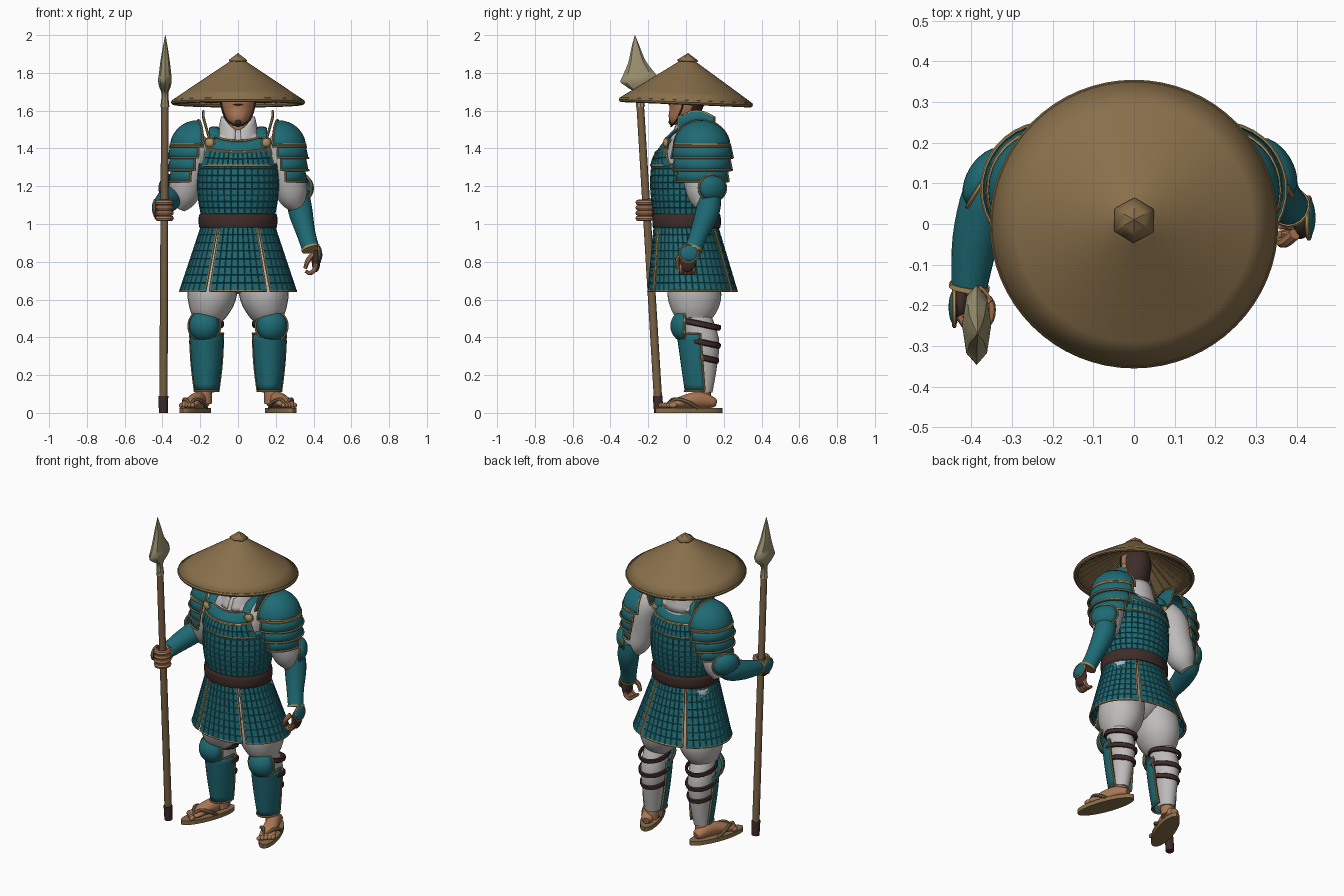
import bpy, bmesh, math
from math import sin, cos, pi, radians, sqrt
from mathutils import Vector, Matrix, Euler

if "Cube" in bpy.data.objects:
    bpy.data.objects.remove(bpy.data.objects["Cube"])

def material(name, r, g, b):
    m = bpy.data.materials.new(name)
    m.diffuse_color = [((c / 255 + 0.055) / 1.055) ** 2.4 for c in (r, g, b)] + [1]
    m.use_nodes = True
    m.node_tree.nodes["Principled BSDF"].inputs["Base Color"].default_value = m.diffuse_color
    return m

TEAL = material("teal armour", 30, 106, 116)
GOLD = material("gold trim", 172, 143, 92)
CLOTH = material("grey cloth", 190, 188, 186)
DARK = material("dark leather", 62, 44, 40)
SKIN = material("skin", 172, 120, 86)
STRAW = material("straw", 136, 111, 74)
WOOD = material("shaft wood", 122, 98, 68)
BLADE = material("spear blade", 156, 146, 112)

def finish(name, bm, mat, scales=False):
    bmesh.ops.remove_doubles(bm, verts=bm.verts, dist=1e-5)
    bmesh.ops.recalc_face_normals(bm, faces=bm.faces)
    if scales:  # raised lamellar tiles
        quads = [f for f in bm.faces if len(f.verts) == 4]
        bmesh.ops.inset_individual(bm, faces=quads, thickness=0.003, depth=0.004)
    me = bpy.data.meshes.new(name)
    bm.to_mesh(me)
    bm.free()
    me.materials.append(mat)
    o = bpy.data.objects.new(name, me)
    bpy.context.collection.objects.link(o)
    return o

def spline(pts, k):
    P = [tuple(p) if len(p) == 5 else (*p, p[3]) for p in pts]
    out = []
    for i in range(len(P) - 1):
        p0, p1, p2, p3 = P[max(i - 1, 0)], P[i], P[i + 1], P[min(i + 2, len(P) - 1)]
        for j in range(k):
            t = j / k
            out.append([0.5 * (2 * b + (c - a) * t + (2 * a - 5 * b + 4 * c - d) * t * t
                        + (3 * b - a - 3 * c + d) * t ** 3) for a, b, c, d in zip(p0, p1, p2, p3)])
    return out + [list(P[-1])]

def tube(name, pts, mat, n=16, k=4, closed=False, ref=(1, 0, 0), scales=False):
    """Sweep an ellipse along points (x, y, z, radius[, second radius])."""
    P = spline(pts, k)
    bm, rings, ref, m = bmesh.new(), [], Vector(ref), len(P)
    for i, p in enumerate(P):
        q0 = P[(i - 1) % m] if closed else P[max(i - 1, 0)]
        q1 = P[(i + 1) % m] if closed else P[min(i + 1, m - 1)]
        t = (Vector(q1[:3]) - Vector(q0[:3])).normalized()
        a = ref - t * ref.dot(t)
        a = a.normalized() if a.length > 0.05 else t.orthogonal().normalized()
        ref, b = a, t.cross(a)
        rings.append([bm.verts.new(Vector(p[:3]) + a * p[3] * cos(2 * pi * j / n) + b * p[4] * sin(2 * pi * j / n))
                      for j in range(n)])
    for i in range(m if closed else m - 1):
        r, q = rings[i], rings[(i + 1) % m]
        for j in range(n):
            bm.faces.new((r[j], r[(j + 1) % n], q[(j + 1) % n], q[j]))
    if not closed:
        bm.faces.new(rings[0][::-1])
        bm.faces.new(rings[-1])
    return finish(name, bm, mat, scales)

def plate(name, f, nu, nv, mat=TEAL, thick=0.012, trim=0.006, scales=False):
    """Curved sheet f(u, v) with thickness and a gold border."""
    bm = bmesh.new()
    g = [[bm.verts.new(f(i / nu, j / nv)) for i in range(nu + 1)] for j in range(nv + 1)]
    for j in range(nv):
        for i in range(nu):
            bm.faces.new((g[j][i], g[j][i + 1], g[j + 1][i + 1], g[j + 1][i]))
    o = finish(name, bm, mat, scales)
    s = o.modifiers.new("thickness", 'SOLIDIFY')
    s.thickness, s.offset = thick, -1
    if trim:
        uv = ([(i / nu, 0) for i in range(nu)] + [(1, j / nv) for j in range(nv)]
              + [(1 - i / nu, 1) for i in range(nu)] + [(0, 1 - j / nv) for j in range(nv)])
        loop = []
        for p in (Vector(f(*c)) for c in uv):
            if not loop or (p - loop[-1]).length > 1e-4:
                loop.append(p)
        tube(name + "_trim", [(*p, trim) for p in loop], GOLD, n=6, k=1, closed=True)
    return o

def dome(name, c, normal, w, h, depth, mat=TEAL, trim=0.006):
    n = Vector(normal).normalized()
    side = Vector((0, 0, 1)).cross(n).normalized()
    up = n.cross(side)
    def f(u, v):
        u, v = 2 * u - 1, 2 * v - 1
        x, z = u * sqrt(1 - v * v / 2), v * sqrt(1 - u * u / 2)
        return Vector(c) + side * w * x + up * h * z + n * depth * max(0, 1 - x * x - z * z) ** 0.6
    return plate(name, f, 10, 10, mat, 0.01, trim)

def ball(name, loc, radii, mat, rot=(0, 0, 0)):
    bm = bmesh.new()
    bmesh.ops.create_uvsphere(bm, u_segments=20, v_segments=12, radius=1)
    bm.transform(Matrix.LocRotScale(Vector(loc), Euler(rot), Vector(radii)))
    return finish(name, bm, mat)

# Hat: slightly tilted cone with a cap, rolled rim and ribs underneath
def tilt(r, a, z):
    x, y = r * cos(a), r * sin(a)
    return (x, y + 0.042 * (z - 1.65), z - 0.042 * y)
plate("hat", lambda u, v: tilt(0.35 * v, 2 * pi * u, 1.89 - 0.235 * v), 64, 6, STRAW, 0.012, 0)
plate("hat_cap", lambda u, v: tilt(0.056 * v, 2 * pi * u + 0.5, 1.905 - 0.038 * v), 6, 2, STRAW, 0.01, 0)
tube("hat_rim", [(*tilt(0.341, 2 * pi * i / 64, 1.645), 0.014) for i in range(64)], STRAW, 8, 1, True)
for i in range(28):
    a = 2 * pi * i / 28
    tube("hat_rib", [(*tilt(r, a, 1.873 - 0.67 * r), 0.004) for r in (0.04, 0.335)], STRAW, 5, 1)

# Head, neck and face
head = tube("head", [(0, -.05, 1.522, .025, .03), (0, -.04, 1.55, .055, .058), (0, -.012, 1.60, .08, .083),
                     (0, .005, 1.67, .09, .1), (0, .01, 1.74, .088, .1), (0, .01, 1.79, .06, .07),
                     (0, .01, 1.815, .02, .025)], SKIN, 32, 4)
head.data.materials.append(DARK)
for p in head.data.polygons:
    p.material_index = int(p.center.y > 0.025 or p.center.z > 1.755)
tube("neck", [(0, .03, 1.42, .065), (0, .015, 1.6, .06)], SKIN)
tube("nose", [(0, -.092, 1.70, .008), (0, -.1, 1.672, .014), (0, -.094, 1.66, .012)], SKIN, 10)
ball("mouth", (0, -.086, 1.632), (.026, .008, .004), DARK)
ball("chin_beard", (0, -.08, 1.54), (.016, .012, .016), DARK)
for s in (-1, 1):
    ball("eye", (s * .036, -.083, 1.70), (.014, .008, .006), DARK)
    ball("ear", (s * .09, .015, 1.665), (.012, .02, .03), SKIN)
    tube("chin_strap", [(s * .093, -.01, 1.75, .005), (s * .09, -.015, 1.64, .005), (s * .06, -.05, 1.55, .005),
                        (0, -.08, 1.517, .005)], DARK, 6)

# Cloth collar, body and hips
def collar(u, v):
    a = radians(-172 + 344 * u)
    front = max(0, -cos(a)) ** 3
    r = 0.115 - 0.03 * v
    return (r * sin(a) * 1.05, 0.02 + r * cos(a), 1.44 + v * (0.13 - 0.07 * front))
plate("collar", collar, 32, 4, CLOTH, 0.014, 0)
tube("cloth_body", [(0, .02, .95, .16, .13), (0, .02, 1.3, .18, .14), (0, .02, 1.42, .18, .11),
                    (0, .02, 1.48, .12, .09), (0, .02, 1.5, .07, .06)], CLOTH, 32)
ball("hips", (0, .03, .8), (.18, .14, .17), CLOTH)

# Cuirass: lamellar body, chest and back boards, belt
tube("cuirass", [(0, 0, 1.03, .188, .165), (0, 0, 1.12, .207, .18), (0, 0, 1.22, .213, .187),
                 (0, 0, 1.32, .204, .18)], TEAL, 36, 3, scales=True)
for label, d in (("chest", -1), ("back", 1)):
    def board(u, v):
        x = (2 * u - 1) * (0.19 - 0.05 * v)
        z = 1.31 + 0.16 * v - 0.03 * v * (1 - (2 * u - 1) ** 2)
        return (x, d * (0.185 - 0.07 * v ** 1.6) * sqrt(1 - (x / 0.215) ** 2), z)
    plate(label + "_lower_board", lambda u, v: board(u, .52 * v), 14, 2, scales=True)
    plate(label + "_upper_board", lambda u, v: board(u, .55 + .45 * v), 14, 3)
tube("belt", [(0, .003, .975, .19, .165), (0, .003, .985, .206, .18), (0, .003, 1.045, .207, .18),
              (0, .003, 1.055, .19, .165)], DARK, 40, 3)

# Skirt: four flared lamellar panels
def skirt(a0, a1):
    def f(u, v):
        a = radians(a0 + (a1 - a0) * u)
        return ((.195 + .113 * v) * sin(a), .035 * v - (.168 + .067 * v) * cos(a), .985 - .34 * v)
    return f
for name, a0, a1, n in (("front", -29, 29, 8), ("left", 34, 147, 14), ("back", 152, 208, 8), ("right", 213, 326, 14)):
    plate(name + "_skirt_panel", skirt(a0, a1), n, 8, scales=True)

for s, side in ((1, "left"), (-1, "right")):
    # Shoulder yoke, rosettes and upright neck plate
    tube(side + "_yoke", [(s * .125, -.1, 1.45, .028, .01), (s * .125, -.04, 1.5, .028, .01),
                          (s * .125, .08, 1.5, .028, .01), (s * .125, .11, 1.44, .028, .01)], TEAL, 12)
    for y in (-.105, .105):
        dome(side + "_rosette", (s * .15, y, 1.43), (s * .3, y * 9, 0), .026, .026, .016, GOLD, .005)
    plate(side + "_neck_plate", lambda u, v: (s * (.15 + .033 * v), -.04 + .19 * u,
          1.45 + .148 * v * (.78 + .22 * sin(pi * u))), 10, 3, thick=.008)

    # Pauldron: dome and three overlapping lames
    def shell(u, v):
        a, p = radians(-100 + 200 * u), v * pi / 2
        return (s * (.21 + .15 * sin(p) * cos(a)), .083 + .15 * sin(p) * sin(a), 1.41 + .14 * cos(p))
    plate(side + "_pauldron", shell, 18, 8)
    for cx, z0, z1, r0, r1, arc in ((.21, 1.42, 1.35, .148, .163, 90), (.215, 1.36, 1.285, .143, .158, 85),
                                    (.222, 1.30, 1.225, .132, .144, 78)):
        def lame(u, v):
            a, r = radians(-arc + 2 * arc * u), r0 + (r1 - r0) * v
            return (s * (cx + r * cos(a)), .085 + r * sin(a), z0 + (z1 - z0) * v)
        plate(side + "_shoulder_lame", lame, 18, 2)

    # Trousers, calf, leather straps
    tube(side + "_trouser", [(s * .09, .03, .95, .11, .11), (s * .12, .04, .75, .13, .13),
                             (s * .14, .045, .62, .13, .142), (s * .155, .045, .54, .105, .12),
                             (s * .165, .045, .49, .075, .085)], CLOTH, 24)
    tube(side + "_calf", [(s * .165, .05, .52, .07, .075), (s * .167, .085, .38, .075, .09),
                          (s * .17, .09, .24, .06, .073), (s * .175, .085, .11, .048, .055)], CLOTH, 20)
    for z, r in ((.47, .085), (.375, .084), (.295, .075)):
        tube(side + "_calf_strap", [(s * .167 + r * cos(a), .08 + (r + .012) * sin(a), z - .05 * sin(a) * .4, .009, .016)
             for a in (2 * pi * i / 24 for i in range(24))], DARK, 8, 1, True)

    # Shin guard and knee dome
    def shin(u, v):
        a = radians(-100 + 200 * u)
        w = .088 - .025 * v + .006 * sin(pi * v)
        return (s * .166 + w * sin(a), .058 + .025 * v - (.108 - .018 * v) * cos(a), .42 - .305 * v)
    plate(side + "_shin_guard", shin, 16, 8)
    dome(side + "_knee_guard", (s * .178, -.015, .46), (s * .12, -1, 0), .085, .085, .068)

    # Foot and sandal, toes turned outward
    ca, sa = cos(radians(20)), sin(radians(20))
    def foot(d, l, h):
        return (s * (.227 + d * sa + l * ca), .015 - d * ca + l * sa, h)
    lat = (ca, s * sa, 0)
    tube(side + "_sandal_sole", [(*foot(0, 0, h), .058, .188) for h in (0, .026)], STRAW, 32, 1, ref=lat)
    tube(side + "_ankle", [(s * .177, .088, .15, .04), (s * .178, .095, .05, .04)], SKIN)
    tube(side + "_foot", [(*foot(-.15, 0, .052), .02, .02), (*foot(-.13, 0, .056), .036, .03),
                          (*foot(-.06, 0, .068), .04, .045), (*foot(.03, 0, .058), .045, .034),
                          (*foot(.09, 0, .045), .048, .02), (*foot(.115, 0, .04), .04, .014)], SKIN, 20, ref=lat)
    for i in range(5):
        ball(side + "_toe", foot(.135 - .008 * i, -.036 + .019 * i, .04), (.013, .022, .014), SKIN)
    for l in (-1, 1):
        tube(side + "_sandal_thong", [(*foot(.115, -.015, .045), .009), (*foot(.075, l * .028, .072), .011),
             (*foot(.02, l * .055, .055), .011), (*foot(-.03, l * .052, .025), .01)], STRAW, 8)

    # Sleeve, forearm guard and elbow dome
    if s > 0:
        arm = [(.315, .125, 1.17, .06), (.33, .115, 1.07, .064), (.36, .07, .95, .05), (.385, .04, .87, .046)]
        elbow = (.345, .14, 1.19)
    else:
        arm = [(-.335, .095, 1.16, .055), (-.36, .065, 1.135, .064), (-.39, -.04, 1.105, .057), (-.405, -.155, 1.08, .044)]
        elbow = (-.365, .115, 1.19)
    tube(side + "_sleeve", [(s * .17, .06, 1.44, .08), (s * .23, .07, 1.38, .095), (s * .265, .075, 1.25, .092),
                            (s * .29, .09, 1.15, .08), (s * .32, .1, 1.09, .045)], CLOTH, 20)
    tube(side + "_forearm_guard", arm, TEAL, 20)
    w, e = Vector(arm[-1][:3]), Vector(arm[-2][:3])
    d = (w - e).normalized() * .006
    tube(side + "_wrist_trim", [(*(w - d), .05), (*(w + d), .05)], GOLD, 20, 1)
    dome(side + "_elbow_guard", elbow, (s * .8, .5, 0), .085, .07, .045)

# Left hand hanging
ball("left_glove", (.413, .01, .805), (.023, .046, .06), DARK)
dome("left_hand_plate", (.43, .015, .845), (1, 0, .1), .05, .045, .016)
for i in range(4):
    y = -.025 + .021 * i
    tube("left_finger", [(.412, y, .79, .012), (.405, y, .757, .012), (.38, y, .74, .011), (.358, y, .752, .009)], SKIN, 8)
tube("left_thumb", [(.395, -.025, .84, .015), (.37, -.045, .805, .014), (.355, -.042, .765, .01)], SKIN, 8)

# Right hand gripping the spear
ball("right_glove", (-.425, -.195, 1.072), (.024, .048, .056), DARK)
dome("right_hand_plate", (-.442, -.205, 1.085), (-1, 0, 0), .045, .042, .014)
for i in range(4):
    tube("right_finger", [(-.39 + .036 * cos(radians(a)), -.213 + .04 * sin(radians(a)), 1.03 + .028 * i, .015)
                          for a in (195, 240, 285, 330, 375, 405)], SKIN, 8)
tube("right_thumb", [(-.42, -.165, 1.09, .016), (-.385, -.165, 1.115, .016), (-.355, -.195, 1.125, .012)], SKIN, 8)

# Spear
tube("spear_shaft", [(-.395, -.145, .02, .022), (-.387, -.243, 1.64, .02)], WOOD, 16, 1)
tube("spear_foot", [(-.395, -.145, 0, .024), (-.395, -.15, .09, .026)], DARK, 16, 1)
tube("spear_head", [(-.387, -.241, 1.62, .024, .024), (-.387, -.244, 1.69, .018, .022), (-.387, -.246, 1.725, .03, .062),
                    (-.387, -.248, 1.76, .036, .099), (-.386, -.253, 1.80, .032, .08), (-.386, -.26, 1.86, .025, .046),
                    (-.385, -.266, 1.93, .014, .024), (-.385, -.27, 2.0, .001, .001)], BLADE, 8, 3)

# Smooth shading with sharp edges kept
bpy.ops.object.select_all(action='DESELECT')
for o in bpy.context.scene.objects:
    o.select_set(True)
bpy.context.view_layer.objects.active = head
bpy.ops.object.shade_smooth_by_angle(angle=radians(35))
